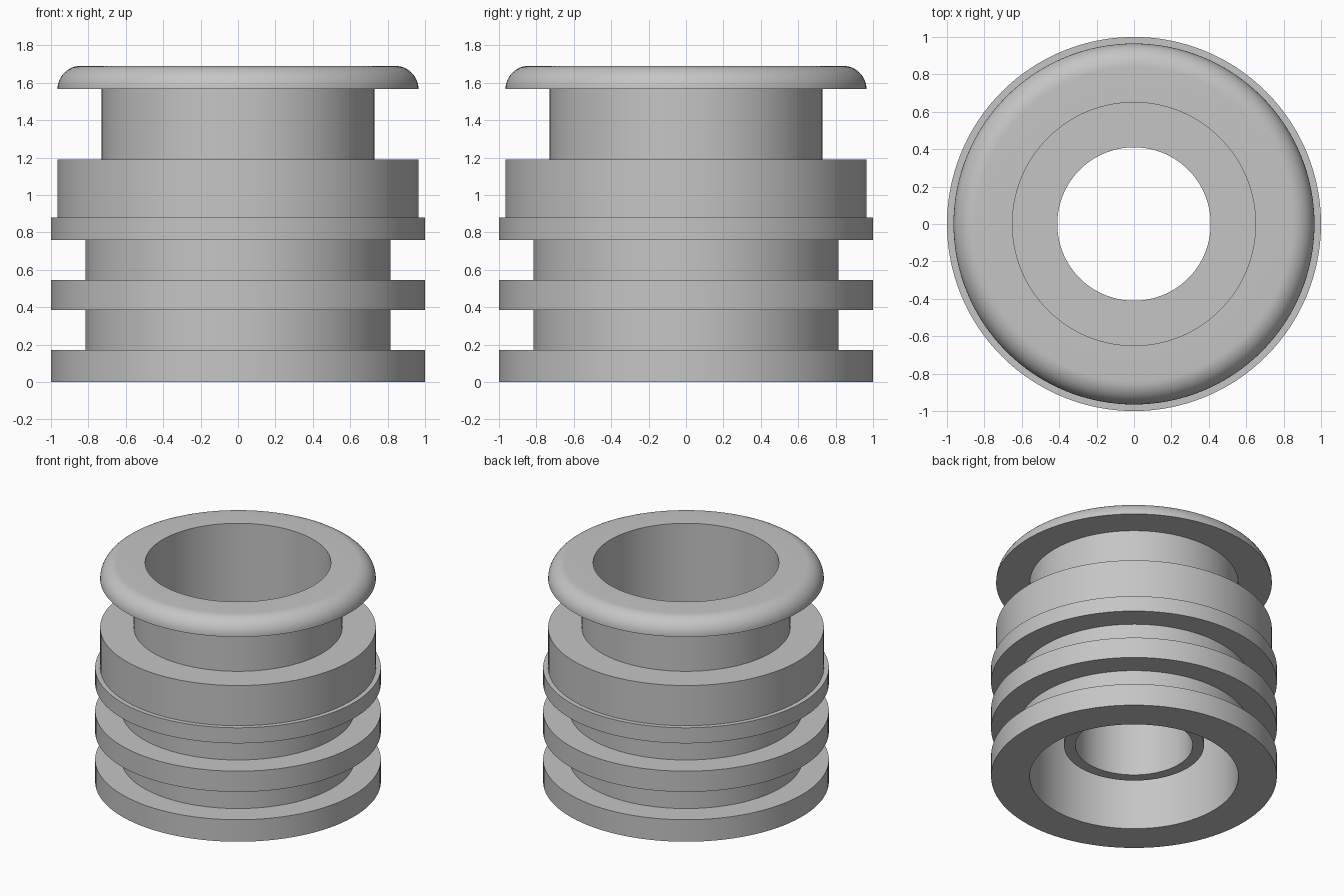
import bpy, bmesh, math
from mathutils import Vector

cube = bpy.data.objects.get("Cube")
if cube:
    bpy.data.objects.remove(cube, do_unlink=True)

SEGMENTS = 128

grey = bpy.data.materials.new("plain grey")
grey.use_nodes = True
colour = (0.56, 0.56, 0.56, 1)
grey.diffuse_color = colour
grey.node_tree.nodes["Principled BSDF"].inputs["Base Color"].default_value = colour


def lathe(name, profile):
    """Revolve a closed (radius, height) outline around the z axis."""
    bm = bmesh.new()
    verts = [bm.verts.new((r, 0, z)) for r, z in profile]
    edges = [bm.edges.new((a, b)) for a, b in zip(verts, verts[1:] + verts[:1])]
    bmesh.ops.spin(bm, geom=verts + edges, cent=(0, 0, 0), axis=(0, 0, 1),
                   angle=2 * math.pi, steps=SEGMENTS, use_duplicate=False)
    bmesh.ops.remove_doubles(bm, verts=bm.verts[:], dist=0.0005)
    bmesh.ops.recalc_face_normals(bm, faces=bm.faces[:])
    mesh = bpy.data.meshes.new(name)
    bm.to_mesh(mesh)
    bm.free()
    mesh.materials.append(grey)
    obj = bpy.data.objects.new(name, mesh)
    bpy.context.collection.objects.link(obj)
    bpy.ops.object.select_all(action='DESELECT')
    obj.select_set(True)
    bpy.context.view_layer.objects.active = obj
    bpy.ops.object.shade_smooth_by_angle(angle=math.radians(30))
    return obj


# Outer side: three sealing ribs, collar and neck
ribs = [(1, 0), (1, 0.17), (0.815, 0.17), (0.815, 0.385),
        (1, 0.385), (1, 0.545), (0.815, 0.545), (0.815, 0.76),
        (1, 0.76), (1, 0.88)]
collar_and_neck = [(0.965, 0.88), (0.965, 1.19), (0.73, 1.19), (0.73, 1.565)]

# Rounded top lip
lip_round = 0.125
lip = [(0.84 + lip_round * math.cos(a), 1.565 + lip_round * math.sin(a))
       for a in (math.pi / 2 * i / 12 for i in range(13))]

# Inner side: upper cup, floor, short central tube and lower cavity
inside = [(0.65, 1.69), (0.65, 1.0), (0.41, 1.0), (0.41, 0.25),
          (0.49, 0.25), (0.49, 0.9), (0.73, 0.9), (0.73, 0)]

lathe("ribbed_stopper", ribs + collar_and_neck + lip + inside)
